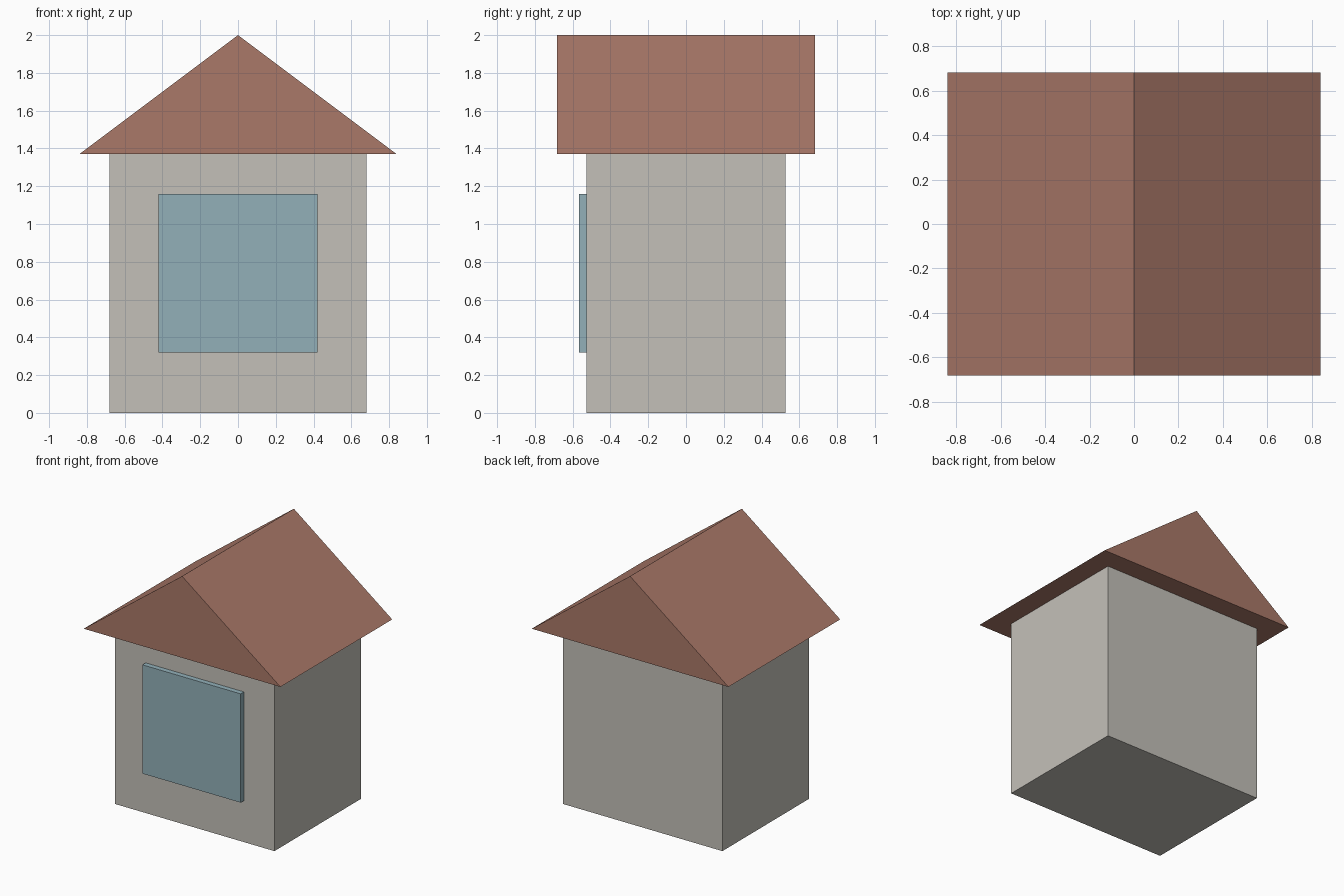
import bpy
import bmesh
from mathutils import Matrix, Vector

default = bpy.data.objects.get("Cube")
if default:
    bpy.data.objects.remove(default, do_unlink=True)


def material(name, rgb):
    mat = bpy.data.materials.new(name)
    mat.use_nodes = True
    mat.diffuse_color = (*rgb, 1)
    mat.node_tree.nodes["Principled BSDF"].inputs["Base Color"].default_value = (*rgb, 1)
    return mat


def add_object(name, bm, mat):
    bmesh.ops.recalc_face_normals(bm, faces=bm.faces)
    mesh = bpy.data.meshes.new(name)
    bm.to_mesh(mesh)
    bm.free()
    mesh.materials.append(mat)
    obj = bpy.data.objects.new(name, mesh)
    bpy.context.collection.objects.link(obj)
    return obj


def box(name, low, high, mat):
    low, high = Vector(low), Vector(high)
    bm = bmesh.new()
    place = Matrix.Translation((low + high) / 2) @ Matrix.Diagonal((*(high - low), 1))
    bmesh.ops.create_cube(bm, size=1, matrix=place)
    return add_object(name, bm, mat)


def gable_prism(name, half_width, half_depth, eave, ridge, mat):
    bm = bmesh.new()
    profile = [(-half_width, eave), (half_width, eave), (0, ridge)]
    gable = bm.faces.new([bm.verts.new((x, -half_depth, z)) for x, z in profile])
    result = bmesh.ops.extrude_face_region(bm, geom=[gable], use_keep_orig=True)
    moved = [v for v in result["geom"] if isinstance(v, bmesh.types.BMVert)]
    bmesh.ops.translate(bm, verts=moved, vec=(0, 2 * half_depth, 0))
    return add_object(name, bm, mat)


stone = material("warm grey wall", (0.55, 0.53, 0.485))
tile = material("terracotta roof", (0.40, 0.19, 0.14))
glass = material("blue grey glass", (0.29, 0.435, 0.485))

# Main body
box("walls", (-0.68, -0.527, 0), (0.68, 0.527, 1.37), stone)

# Overhanging solid gable roof
gable_prism("roof", 0.84, 0.682, 1.37, 2.0, tile)

# Square window panel on the front wall
box("front_window", (-0.42, -0.567, 0.32), (0.42, -0.52, 1.16), glass)
